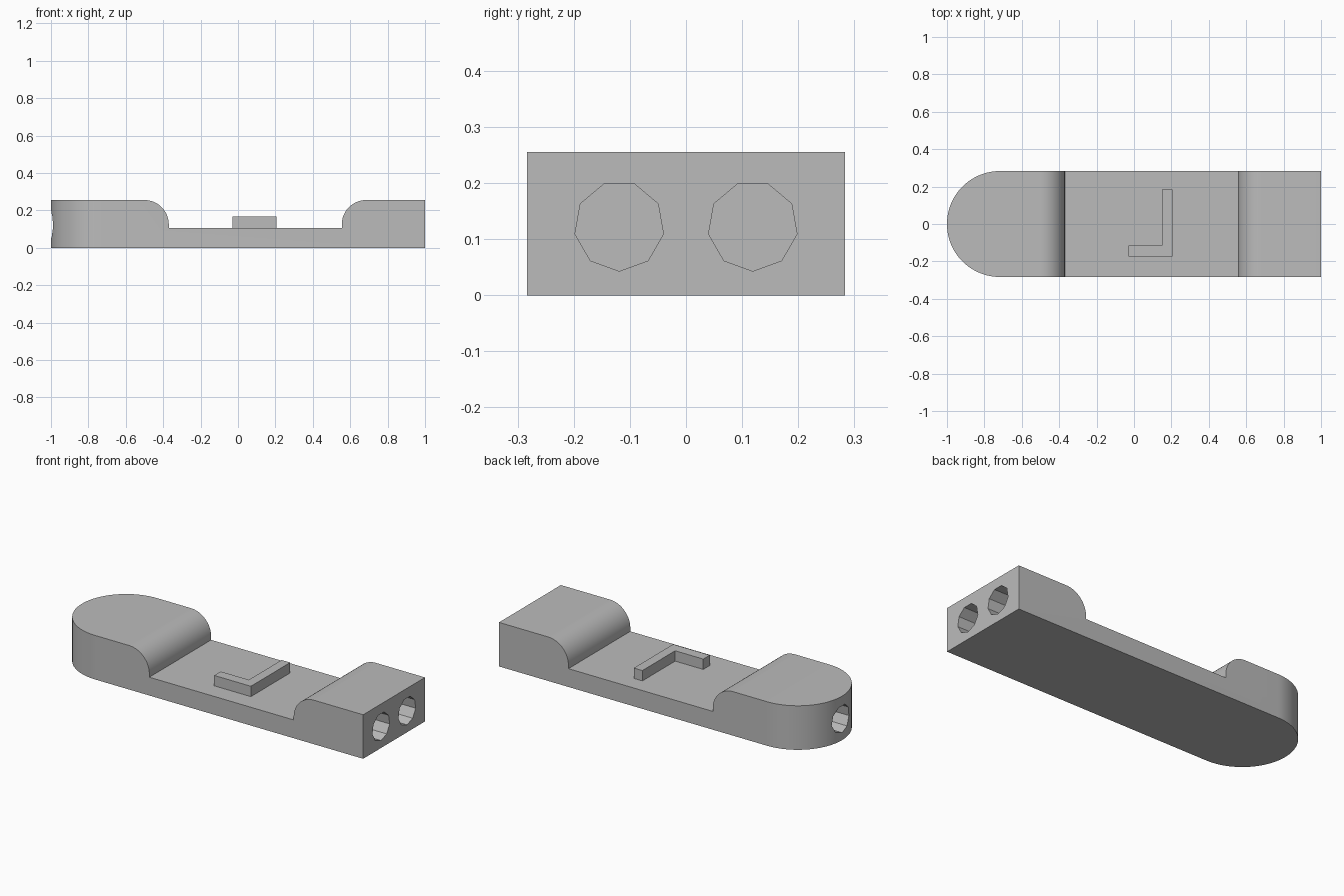
import bpy, bmesh
from math import pi, sin, cos, radians
from mathutils import Vector

cube = bpy.data.objects.get("Cube")
if cube:
    bpy.data.objects.remove(cube, do_unlink=True)

HALF_Y, TOP, FLOOR = 0.283, 0.255, 0.106

grey = bpy.data.materials.new("plain grey")
grey.use_nodes = True
colour = (0.5, 0.5, 0.5, 1)
grey.diffuse_color = colour
grey.node_tree.nodes["Principled BSDF"].inputs["Base Color"].default_value = colour


def prism(name, points, sweep):
    """Extrude a closed outline of 3D points along the sweep vector."""
    bm = bmesh.new()
    face = bm.faces.new([bm.verts.new(p) for p in points])
    new = bmesh.ops.extrude_face_region(bm, geom=[face])["geom"]
    moved = [g for g in new if isinstance(g, bmesh.types.BMVert)]
    bmesh.ops.translate(bm, verts=moved, vec=Vector(sweep))
    bmesh.ops.recalc_face_normals(bm, faces=bm.faces)
    mesh = bpy.data.meshes.new(name)
    bm.to_mesh(mesh)
    bm.free()
    obj = bpy.data.objects.new(name, mesh)
    bpy.context.collection.objects.link(obj)
    mesh.materials.append(grey)
    return obj


def arc(cx, cy, r, start, end, steps):
    angles = [radians(start + (end - start) * i / steps) for i in range(steps + 1)]
    return [(cx + r * cos(a), cy + r * sin(a)) for a in angles]


def activate(obj):
    bpy.ops.object.select_all(action="DESELECT")
    obj.select_set(True)
    bpy.context.view_layer.objects.active = obj


def carve(obj, cutter):
    cutter.hide_render = True
    mod = obj.modifiers.new("carve", "BOOLEAN")
    mod.operation, mod.solver, mod.object = "DIFFERENCE", "EXACT", cutter
    activate(obj)
    bpy.ops.object.modifier_apply(modifier=mod.name)
    bpy.data.objects.remove(cutter, do_unlink=True)


# Body: slab with one square end and one half-round end
plan = [(1, -HALF_Y), (1, HALF_Y)] + arc(HALF_Y - 1, 0, HALF_Y, 90, 270, 48)
body = prism("body", [(x, y, 0) for x, y in plan], (0, 0, TOP))

# Recessed middle with a rounded shoulder on each side
R = 0.13
notch = [(-0.5, TOP + 0.1)] + arc(-0.5, TOP - R, R, 90, 0, 16)
notch += [(-0.37, FLOOR), (0.555, FLOOR)]
notch += arc(0.555 + R, TOP - R, R, 180, 90, 16) + [(0.555 + R, TOP + 0.1)]
carve(body, prism("recess_cutter", [(x, -0.4, z) for x, z in notch], (0, 0.8, 0)))

# Nine-sided blind sockets: two in the square end, one in the round end
for x, y, sweep in ((1.1, -0.119, -0.45), (1.1, 0.119, -0.45), (-1.1, 0, 0.45)):
    ring = arc(y, 0.123, 0.08, -90, 270, 9)[:-1]
    carve(body, prism("socket_cutter", [(x, v, w) for v, w in ring], (sweep, 0, 0)))

activate(body)
bpy.ops.object.shade_smooth_by_angle(angle=radians(30))

# Raised angled ridge on the recessed floor
ridge = [(-0.03, -0.175), (0.205, -0.175), (0.205, 0.185),
         (0.15, 0.185), (0.15, -0.115), (-0.03, -0.115)]
prism("angled_ridge", [(x, y, FLOOR - 0.01) for x, y in ridge], (0, 0, 0.07))
